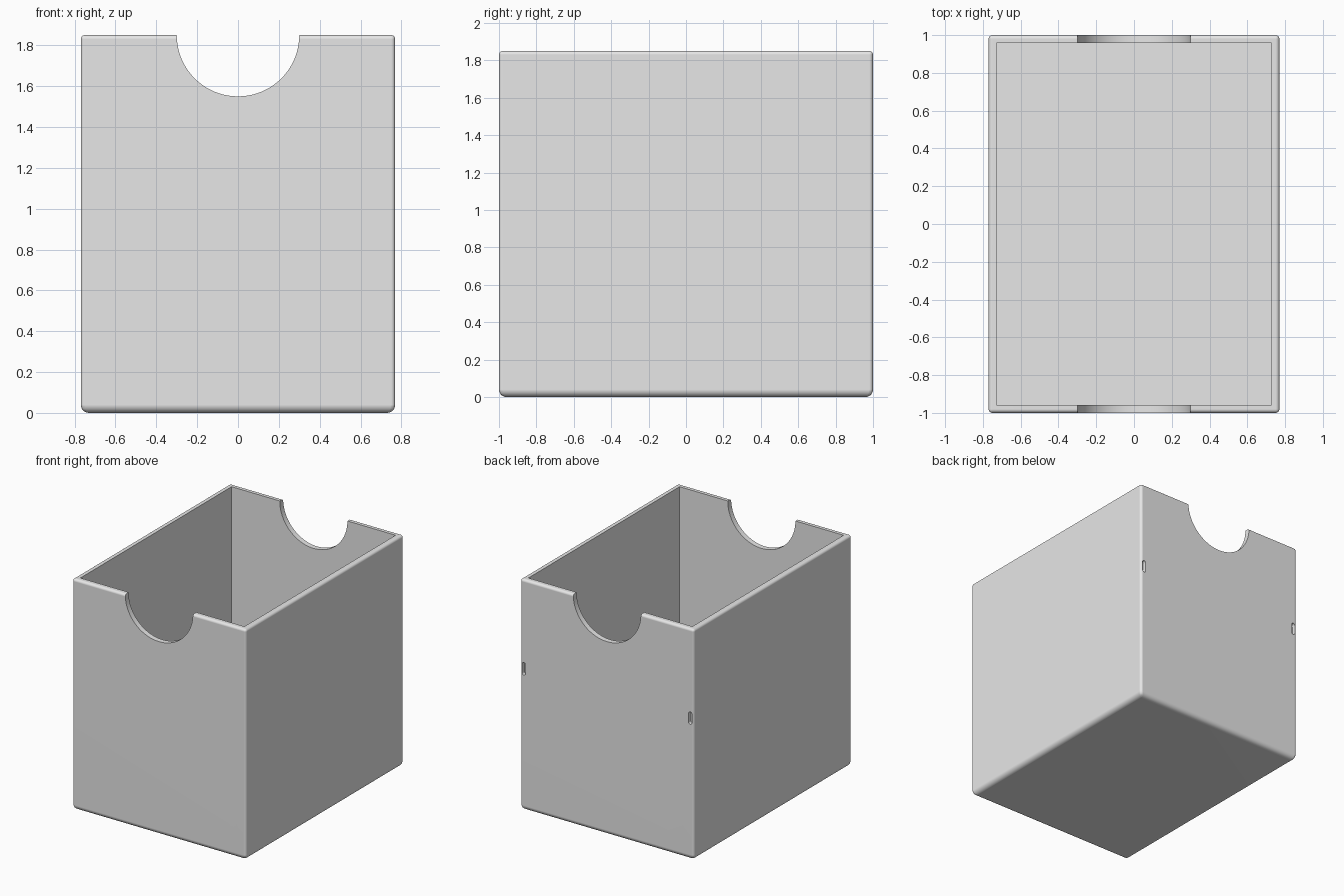
import bpy, bmesh
from math import radians, pi, sin, cos

W, D, H, WALL = 0.77, 1.0, 1.85, 0.043   # half width, half depth, height, wall

default = bpy.data.objects.get("Cube")
if default:
    bpy.data.objects.remove(default, do_unlink=True)

grey = bpy.data.materials.new("plain grey")
grey.use_nodes = True
grey.diffuse_color = (0.8, 0.8, 0.8, 1)
grey.node_tree.nodes["Principled BSDF"].inputs["Base Color"].default_value = (0.8, 0.8, 0.8, 1)


def make_object(name, bm):
    bmesh.ops.recalc_face_normals(bm, faces=bm.faces)
    mesh = bpy.data.meshes.new(name)
    bm.to_mesh(mesh)
    bm.free()
    mesh.materials.append(grey)
    obj = bpy.data.objects.new(name, mesh)
    bpy.context.collection.objects.link(obj)
    return obj


def box(x, y, z0, z1):
    bm = bmesh.new()
    bmesh.ops.create_cube(bm, size=2)
    for v in bm.verts:
        v.co = (v.co.x * x, v.co.y * y, z1 if v.co.z > 0 else z0)
    return bm


def prism(outline, y0, y1):
    """Extrude an x-z outline along y."""
    bm = bmesh.new()
    face = bm.faces.new([bm.verts.new((x, y0, z)) for x, z in outline])
    side = bmesh.ops.extrude_face_region(bm, geom=[face])
    verts = [g for g in side["geom"] if isinstance(g, bmesh.types.BMVert)]
    bmesh.ops.translate(bm, verts=verts, vec=(0, y1 - y0, 0))
    return bm


def arc(cx, cz, r, start, end, steps):
    angles = [start + (end - start) * i / steps for i in range(steps + 1)]
    return [(cx + r * cos(a), cz + r * sin(a)) for a in angles]


# Outer block: wide rounding at the base, finer rounding elsewhere
bm = box(W, D, 0, H)
weight = bm.edges.layers.float.new("bevel_weight_edge")
for e in bm.edges:
    e[weight] = 1.0 if all(v.co.z < 0.01 for v in e.verts) else 0.5
bin_body = make_object("open_bin", bm)
bevel = bin_body.modifiers.new("rounded_edges", 'BEVEL')
bevel.limit_method = 'WEIGHT'
bevel.width = 0.04
bevel.segments = 6

# Cavity, finger notches through both ends, and small slots in the back
cutters = [make_object("cavity_cutter", box(W - WALL, D - WALL, WALL, H + 0.2))]
notch = arc(0, H, 0.3, pi, 2 * pi, 40) + [(0.3, H + 0.1), (-0.3, H + 0.1)]
cutters.append(make_object("notch_cutter", prism(notch, -D - 0.1, D + 0.1)))
for side, x in (("left", 0.738), ("right", -0.738)):
    slot = arc(x, 1.17, 0.015, 0, pi, 8) + arc(x, 1.10, 0.015, pi, 2 * pi, 8)
    cutters.append(make_object(side + "_slot_cutter", prism(slot, D - 0.03, D + 0.1)))

for cutter in cutters:
    cutter.hide_render = True
    cut = bin_body.modifiers.new(cutter.name, 'BOOLEAN')
    cut.operation = 'DIFFERENCE'
    cut.solver = 'EXACT'
    cut.object = cutter

# Bake the cuts, then drop the helpers
bpy.ops.object.select_all(action='DESELECT')
bin_body.select_set(True)
bpy.context.view_layer.objects.active = bin_body
for mod in list(bin_body.modifiers):
    bpy.ops.object.modifier_apply(modifier=mod.name)
for cutter in cutters:
    bpy.data.objects.remove(cutter, do_unlink=True)

# Smooth the roundings and keep the broad panels flat
bpy.ops.object.shade_smooth_by_angle(angle=radians(30))
flat = bin_body.modifiers.new("flat_panels", 'WEIGHTED_NORMAL')
flat.keep_sharp = True
